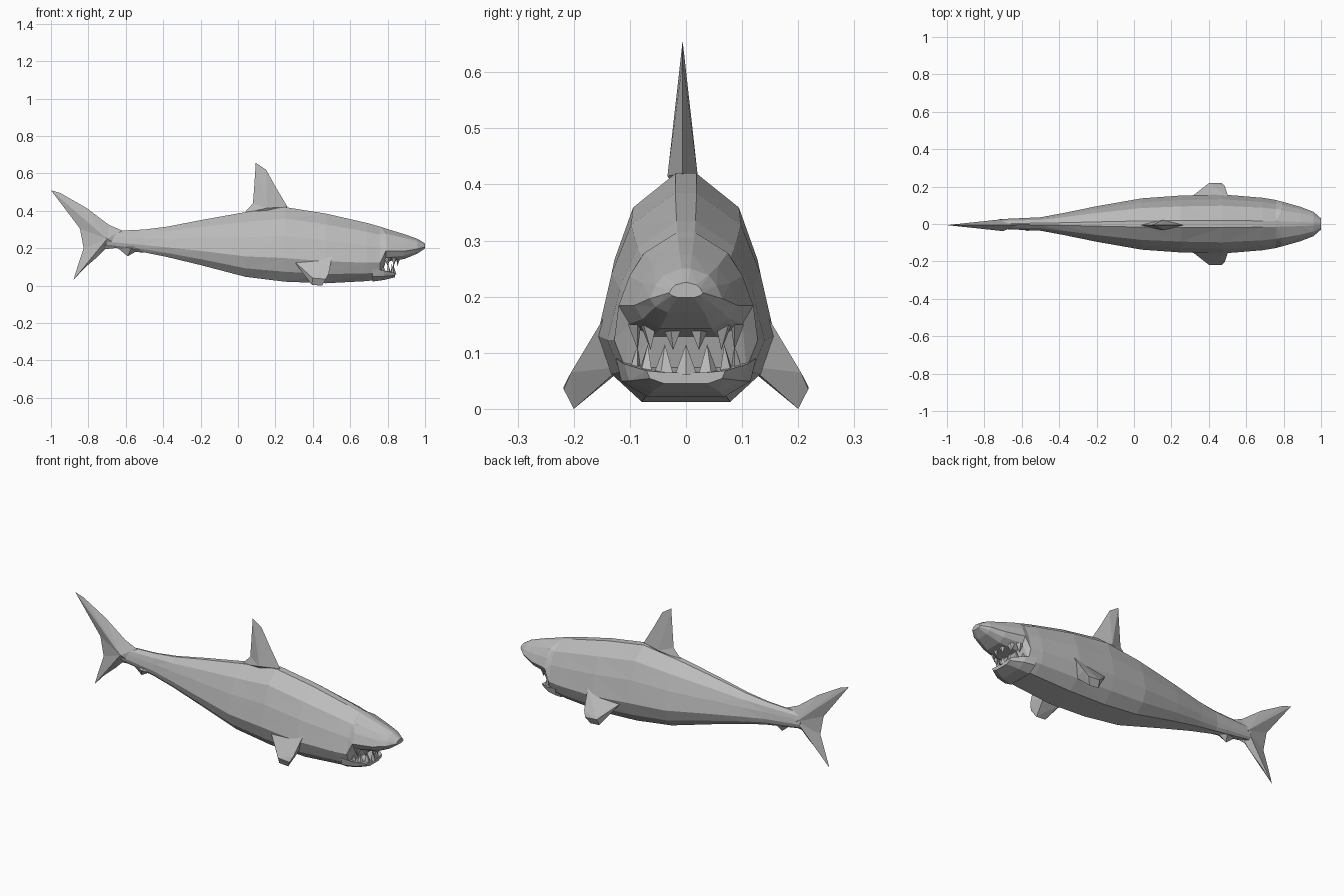
import bpy
import bmesh
from math import cos, sin, radians
from mathutils import Vector

cube = bpy.data.objects.get("Cube")
if cube:
    bpy.data.objects.remove(cube, do_unlink=True)

skin = bpy.data.materials.new("shark grey")
skin.use_nodes = True
GREY = (0.5, 0.5, 0.5, 1)
skin.diffuse_color = GREY
shader = skin.node_tree.nodes["Principled BSDF"]
shader.inputs["Base Color"].default_value = GREY
shader.inputs["Roughness"].default_value = 0.8


def finish(bm, name):
    bmesh.ops.recalc_face_normals(bm, faces=bm.faces)
    mesh = bpy.data.meshes.new(name)
    bm.to_mesh(mesh)
    bm.free()
    mesh.materials.append(skin)
    obj = bpy.data.objects.new(name, mesh)
    bpy.context.collection.objects.link(obj)
    return obj


def loft(name, sections, half):
    """Skin rings along x; each section is (x, bottom, top, half width)."""
    bm = bmesh.new()
    ring = half + [(-w, h) for w, h in reversed(half)]
    rings = [[bm.verts.new((x, w * hw, lo + h * (hi - lo))) for w, h in ring]
             for x, lo, hi, hw in sections]
    n = len(ring)
    for a, b in zip(rings, rings[1:]):
        for i in range(n):
            j = (i + 1) % n
            bm.faces.new((a[i], a[j], b[j], b[i]))
    bm.faces.new(rings[0])
    bm.faces.new(rings[-1])
    bmesh.ops.triangulate(bm, faces=[f for f in bm.faces if len(f.verts) == 4])
    return finish(bm, name)


def ridge_fin(name, outline, centre, thick, y=-0.006):
    """Flat outline in the xz plane, swelling to a ridge point on both sides."""
    bm = bmesh.new()
    rim = [bm.verts.new((x, y, z)) for x, z in outline]
    for side in (-1, 1):
        peak = bm.verts.new((centre[0], y + side * thick, centre[1]))
        for i, v in enumerate(rim):
            bm.faces.new((v, rim[(i + 1) % len(rim)], peak))
    return finish(bm, name)


def hull(name, points):
    bm = bmesh.new()
    for p in points:
        bm.verts.new(p)
    bmesh.ops.convex_hull(bm, input=bm.verts)
    return finish(bm, name)


# Body and snout: widest low down, narrow flat back
body_half = [(0.12, 1), (0.62, 0.85), (0.84, 0.62), (1, 0.33), (0.84, 0.15), (0.5, 0.02)]
loft("body", [
    (-0.72, 0.21, 0.29, 0.026),
    (-0.50, 0.175, 0.30, 0.036),
    (-0.38, 0.15, 0.315, 0.058),
    (-0.20, 0.105, 0.35, 0.095),
    (0.04, 0.04, 0.393, 0.137),
    (0.25, 0.013, 0.42, 0.152),
    (0.47, 0.005, 0.385, 0.158),
    (0.69, 0.018, 0.335, 0.14),
    (0.76, 0.028, 0.315, 0.128),
    (0.79, 0.125, 0.305, 0.12),
    (0.89, 0.14, 0.275, 0.092),
    (0.96, 0.17, 0.25, 0.065),
    (1.0, 0.198, 0.225, 0.03),
], body_half)

# Lower jaw
jaw_half = [(0.5, 0.85), (1, 1), (0.92, 0.4), (0.55, 0)]
loft("lower_jaw", [
    (0.72, 0.022, 0.09, 0.125),
    (0.78, 0.03, 0.08, 0.11),
    (0.84, 0.045, 0.068, 0.07),
], jaw_half)

# Teeth: broad triangular points around each jaw
for row, base_z, tip_z, front, count in (("lower", 0.06, 0.115, 0.835, 7),
                                         ("upper", 0.15, 0.105, 0.86, 6)):
    for i in range(count):
        a = radians(-75 + 150 * i / (count - 1))
        mid = Vector((front - 0.08 + 0.08 * cos(a), 0.095 * sin(a), base_z))
        out = Vector((cos(a), sin(a), 0)) * 0.012
        along = Vector((-sin(a), cos(a), 0)) * 0.02
        tip = mid - out * 0.5
        tip.z = tip_z
        hull(f"{row}_tooth_{i + 1}", [mid + along, mid - along, mid + out, mid - out, tip])

# Fins on the centre line
ridge_fin("dorsal_fin", [
    (0.03, 0.385), (0.08, 0.44), (0.086, 0.52), (0.095, 0.656),
    (0.15, 0.62), (0.20, 0.53), (0.265, 0.42), (0.16, 0.37),
], (0.155, 0.415), 0.027)

ridge_fin("tail_fin", [
    (-1.0, 0.51), (-0.95, 0.495), (-0.81, 0.415), (-0.69, 0.325), (-0.62, 0.295),
    (-0.62, 0.205), (-0.71, 0.195), (-0.75, 0.155), (-0.82, 0.095), (-0.88, 0.03),
    (-0.855, 0.11), (-0.825, 0.20), (-0.845, 0.305),
], (-0.70, 0.25), 0.032)

ridge_fin("anal_fin", [
    (-0.66, 0.215), (-0.59, 0.157), (-0.55, 0.18), (-0.47, 0.175), (-0.52, 0.23),
], (-0.57, 0.2), 0.032)

# Pectoral fins, one per side
for name, side in (("left_pectoral_fin", 1), ("right_pectoral_fin", -1)):
    hull(name, [(x, y * side, z) for x, y, z in (
        (0.505, 0.145, 0.165), (0.30, 0.14, 0.13), (0.47, 0.115, 0.075), (0.36, 0.115, 0.07),
        (0.485, 0.205, 0.065), (0.40, 0.218, 0.04), (0.47, 0.218, 0.035),
        (0.395, 0.2, 0.004), (0.45, 0.2, 0.0))])
